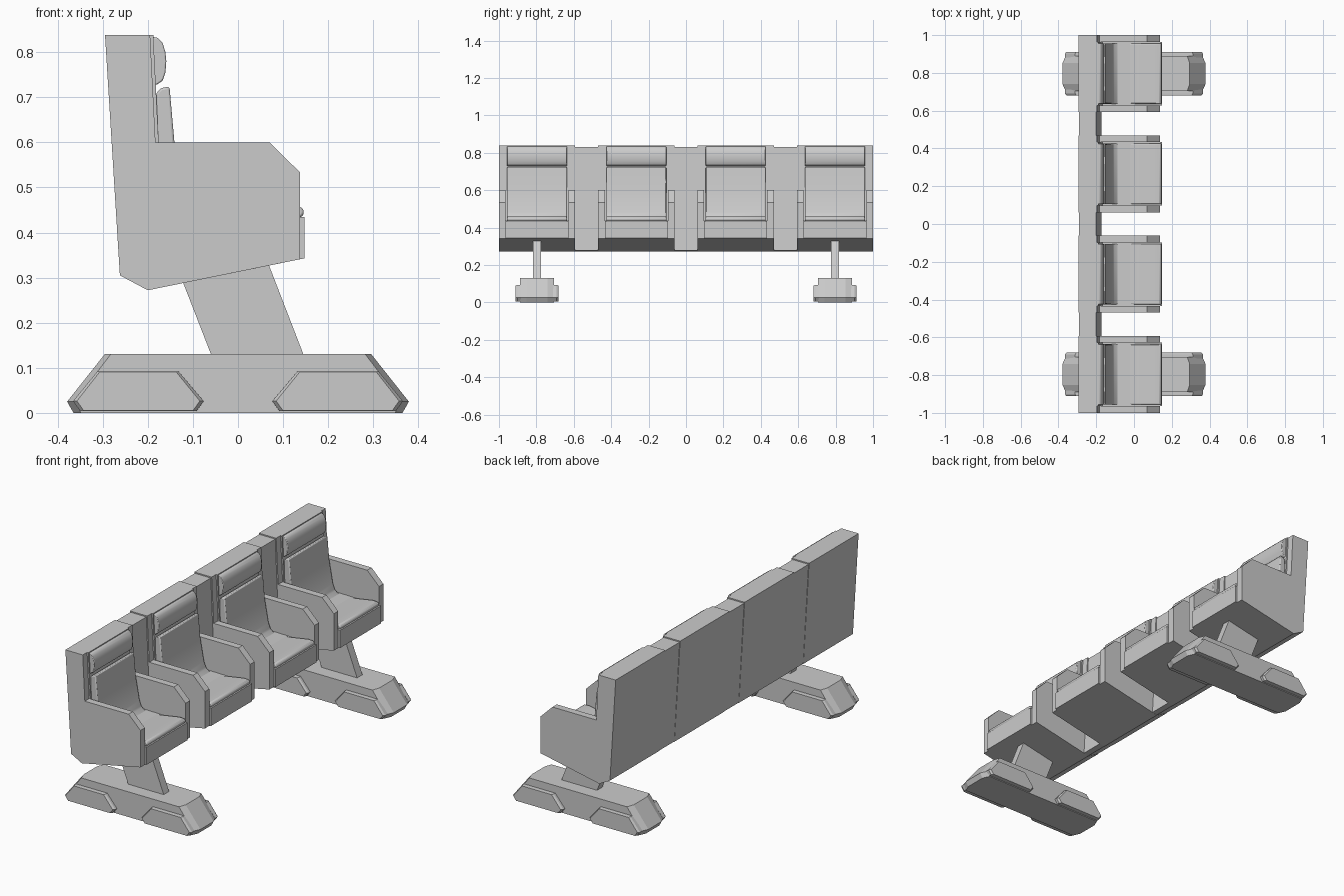
import bpy
import bmesh

cube = bpy.data.objects.get("Cube")
if cube:
    bpy.data.objects.remove(cube, do_unlink=True)

grey = bpy.data.materials.new("light grey")
grey.use_nodes = True
grey.diffuse_color = (0.6, 0.6, 0.6, 1)
grey.node_tree.nodes["Principled BSDF"].inputs["Base Color"].default_value = (0.6, 0.6, 0.6, 1)


def loft(name, profile, rings, y=0, bevel=0, segments=1, smooth=False):
    """Stack an x-z profile along y; each ring is (y offset, x scale, z scale)."""
    cx = (min(p[0] for p in profile) + max(p[0] for p in profile)) / 2
    cz = (min(p[1] for p in profile) + max(p[1] for p in profile)) / 2
    bm = bmesh.new()
    loops = [[bm.verts.new((cx + (px - cx) * sx, y + oy, cz + (pz - cz) * sz))
              for px, pz in profile] for oy, sx, sz in rings]
    n = len(profile)
    for a, b in zip(loops, loops[1:]):
        for i in range(n):
            j = (i + 1) % n
            bm.faces.new((a[i], a[j], b[j], b[i]))
    bm.faces.new(loops[0])
    bm.faces.new(loops[-1])
    bmesh.ops.recalc_face_normals(bm, faces=bm.faces[:])
    mesh = bpy.data.meshes.new(name)
    bm.to_mesh(mesh)
    bm.free()
    mesh.materials.append(grey)
    obj = bpy.data.objects.new(name, mesh)
    bpy.context.collection.objects.link(obj)
    if bevel:
        mod = obj.modifiers.new("soft edges", "BEVEL")
        mod.width = bevel
        mod.segments = segments
        mod.limit_method = "ANGLE"
    if smooth:
        bpy.ops.object.select_all(action="DESELECT")
        obj.select_set(True)
        bpy.context.view_layer.objects.active = obj
        bpy.ops.object.shade_smooth_by_angle(angle=0.7)
    return obj


def prism(name, profile, y0, y1, **kw):
    return loft(name, profile, [(y0, 1, 1), (y1, 1, 1)], **kw)


# Profiles, all seen from the side with the seats facing +x
side = [(-0.295, 0.838), (-0.195, 0.838), (-0.183, 0.6), (0.07, 0.6),
        (0.138, 0.533), (0.138, 0.341), (-0.2, 0.272), (-0.262, 0.305)]
shell = [(-0.295, 0.838), (-0.188, 0.838), (-0.168, 0.44), (0.13, 0.435),
         (0.148, 0.435), (0.148, 0.343), (-0.2, 0.272), (-0.262, 0.305)]
cushion = [(0.13, 0.43), (0.144, 0.437), (0.147, 0.448), (0.138, 0.458),
           (0.11, 0.459), (0.02, 0.444), (-0.05, 0.433), (-0.085, 0.437),
           (-0.108, 0.455), (-0.12, 0.485), (-0.141, 0.6), (-0.152, 0.724),
           (-0.172, 0.72), (-0.182, 0.708), (-0.175, 0.42), (-0.1, 0.4)]
headrest = [(-0.19, 0.834), (-0.178, 0.832), (-0.167, 0.82), (-0.161, 0.8),
            (-0.159, 0.78), (-0.161, 0.755), (-0.167, 0.737), (-0.18, 0.728),
            (-0.186, 0.728)]
link = [(-0.292, 0.832), (-0.2, 0.832), (-0.19, 0.6), (-0.172, 0.278),
        (-0.2, 0.273), (-0.261, 0.306)]
foot = [(-0.365, 0), (-0.379, 0.025), (-0.295, 0.131), (0.295, 0.131),
        (0.379, 0.025), (0.365, 0)]
pad = [(-0.35, 0.004), (-0.366, 0.026), (-0.312, 0.092), (-0.132, 0.092),
       (-0.076, 0.026), (-0.092, 0.004)]
post = [(-0.13, 0.31), (-0.058, 0.125), (0.147, 0.125), (0.06, 0.35)]

PITCH = 0.531
HALF = 0.204
INNER = 0.168
centres = [(i - 1.5) * PITCH for i in range(4)]

# Four seats
for i, y in enumerate(centres, 1):
    prism(f"seat_shell_{i}", shell, -INNER, INNER, y=y)
    for label, s in (("left", 1), ("right", -1)):
        prism(f"armrest_{label}_{i}", side, s * INNER, s * HALF, y=y)
    prism(f"seat_cushion_{i}", cushion, -0.16, 0.16, y=y,
          bevel=0.005, segments=2, smooth=True)
    prism(f"headrest_{i}", headrest, -0.16, 0.16, y=y,
          bevel=0.004, segments=2, smooth=True)

# Panels joining neighbouring seat backs
for i, (a, b) in enumerate(zip(centres, centres[1:]), 1):
    prism(f"back_link_{i}", link, a + HALF - 0.005, b - HALF + 0.005)

# Two legs with padded feet under the outer seats
for label, y in (("right", centres[0]), ("left", centres[-1])):
    prism(f"leg_post_{label}", post, -0.022, 0.022, y=y)
    loft(f"foot_{label}", foot, [(-0.092, 0.955, 1), (-0.055, 1, 1),
                                 (0.055, 1, 1), (0.092, 0.955, 1)], y=y)
    for end, flip in (("back", 1), ("front", -1)):
        outline = [(px * flip, pz) for px, pz in pad]
        for face, s in (("outer", 1), ("inner", -1)):
            loft(f"foot_pad_{label}_{end}_{face}", outline,
                 [(s * 0.085, 1, 1), (s * 0.105, 1, 1), (s * 0.115, 0.94, 0.98)], y=y)
